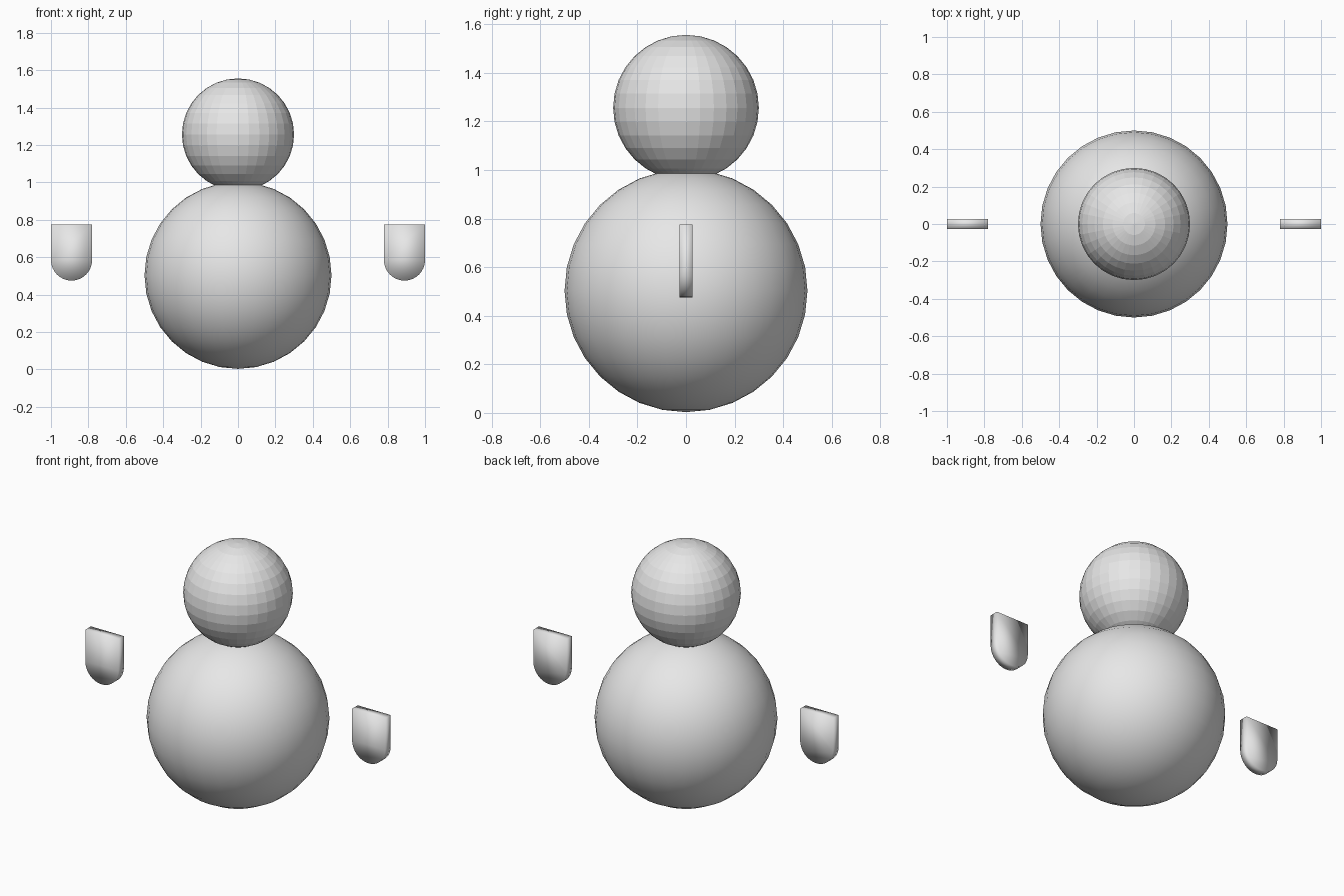
import bpy, bmesh, math

if "Cube" in bpy.data.objects:
    bpy.data.objects.remove(bpy.data.objects["Cube"])

grey = bpy.data.materials.new("light grey")
grey.diffuse_color = (0.8, 0.8, 0.8, 1)
grey.use_nodes = True
grey.node_tree.nodes["Principled BSDF"].inputs["Base Color"].default_value = grey.diffuse_color


def add_object(name, bm, smooth):
    mesh = bpy.data.meshes.new(name)
    bmesh.ops.recalc_face_normals(bm, faces=bm.faces)
    for face in bm.faces:
        face.smooth = smooth
    bm.to_mesh(mesh)
    bm.free()
    mesh.materials.append(grey)
    obj = bpy.data.objects.new(name, mesh)
    bpy.context.collection.objects.link(obj)
    return obj


def add_ball(name, radius, z, smooth):
    bm = bmesh.new()
    bmesh.ops.create_uvsphere(bm, u_segments=32, v_segments=16, radius=radius)
    add_object(name, bm, smooth).location.z = z


def add_arm(name, x):
    # Thin plate: square top, half-round bottom
    r, depth, top, centre = 0.11, 0.054, 0.775, 0.585
    steps = 16
    outline = [(-r, top)]
    for i in range(steps + 1):
        a = math.pi * (1 + i / steps)
        outline.append((r * math.cos(a), centre + r * math.sin(a)))
    outline.append((r, top))
    bm = bmesh.new()
    face = bm.faces.new([bm.verts.new((px, -depth / 2, pz)) for px, pz in outline])
    ext = bmesh.ops.extrude_face_region(bm, geom=[face], use_keep_orig=True)
    verts = [g for g in ext["geom"] if isinstance(g, bmesh.types.BMVert)]
    bmesh.ops.translate(bm, verts=verts, vec=(0, depth, 0))
    add_object(name, bm, True).location.x = x


# Smooth body, faceted head
add_ball("body", 0.5, 0.503, True)
add_ball("head", 0.3, 1.256, False)

# Floating arms on both sides
add_arm("left_arm", -0.89)
add_arm("right_arm", 0.89)
